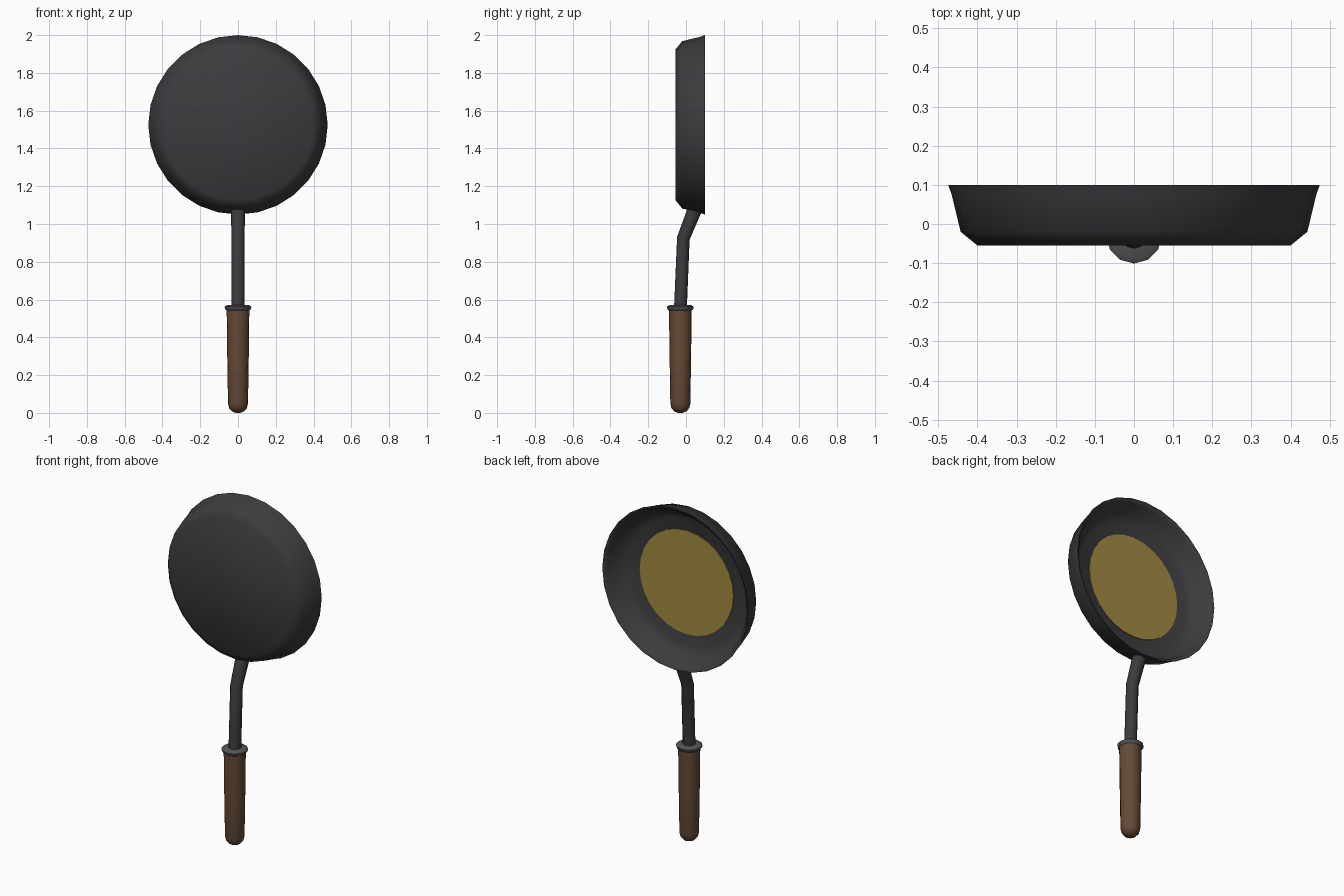
import bpy, bmesh, math
from mathutils import Vector, Matrix

if "Cube" in bpy.data.objects:
    bpy.data.objects.remove(bpy.data.objects["Cube"])


def material(name, rgb):
    m = bpy.data.materials.new(name)
    m.diffuse_color = (*rgb, 1)
    m.use_nodes = True
    m.node_tree.nodes["Principled BSDF"].inputs["Base Color"].default_value = m.diffuse_color
    return m


IRON = material("dark_iron", (0.045, 0.044, 0.048))
WOOD = material("brown_wood", (0.13, 0.068, 0.036))
STEEL = material("grey_steel", (0.09, 0.09, 0.095))
OIL = material("yellow_oil", (0.36, 0.255, 0.055))


def sweep(name, rings, sides, mat, smooth=40):
    """Skin circles given as (y, z, radius, tilt): tilt 0 faces +z, 90 faces +y."""
    bm = bmesh.new()
    loops = []
    for y, z, r, tilt in rings:
        rot = Matrix.Rotation(-math.radians(tilt), 3, 'X')
        loops.append([bm.verts.new(Vector((0, y, z)) + rot @ Vector(
            (r * math.sin(a), r * math.cos(a), 0)))
            for a in (2 * math.pi * i / sides for i in range(sides))])
    for a, b in zip(loops, loops[1:]):
        for i in range(sides):
            j = (i + 1) % sides
            bm.faces.new((a[i], a[j], b[j], b[i]))
    bm.faces.new(loops[0])
    bm.faces.new(loops[-1])
    bmesh.ops.recalc_face_normals(bm, faces=bm.faces)
    me = bpy.data.meshes.new(name)
    bm.to_mesh(me)
    bm.free()
    me.materials.append(mat)
    ob = bpy.data.objects.new(name, me)
    bpy.context.collection.objects.link(ob)
    bpy.ops.object.select_all(action='DESELECT')
    ob.select_set(True)
    bpy.context.view_layer.objects.active = ob
    bpy.ops.object.shade_smooth_by_angle(angle=math.radians(smooth))
    return ob


# Pan bowl: outside base, wall, flared rim, then inner wall and floor
CZ = 1.525
profile = [(-0.055, 0.40), (-0.02, 0.443), (0.075, 0.466), (0.10, 0.475),
           (0.10, 0.47), (0.08, 0.452), (0.015, 0.425), (-0.01, 0.37)]
sweep("pan_bowl", [(y, CZ, r, 90) for y, r in profile], 28, IRON, 50)

# Oil disc on the pan floor
sweep("oil_disc", [(y, CZ, 0.305, 90) for y in (-0.012, -0.005)], 28, OIL)

# Bent iron rod joining the handle to the pan wall
sweep("handle_rod", [(-0.03, 0.54, 0.034, 2), (-0.014, 0.925, 0.034, 13),
                     (0.046, 1.075, 0.038, 22)], 12, IRON)

# Collar
sweep("handle_collar", [(-0.03, 0.54, 0.058, 0), (-0.03, 0.55, 0.069, 0),
                        (-0.03, 0.562, 0.071, 0), (-0.03, 0.57, 0.058, 0)],
      12, STEEL)

# Wooden grip with a rounded end
grip = [(0.0, 0.012), (0.008, 0.032), (0.025, 0.047), (0.05, 0.053),
        (0.30, 0.057), (0.545, 0.06)]
sweep("wooden_grip", [(-0.03, z, r, 0) for z, r in grip], 16, WOOD, 50)
